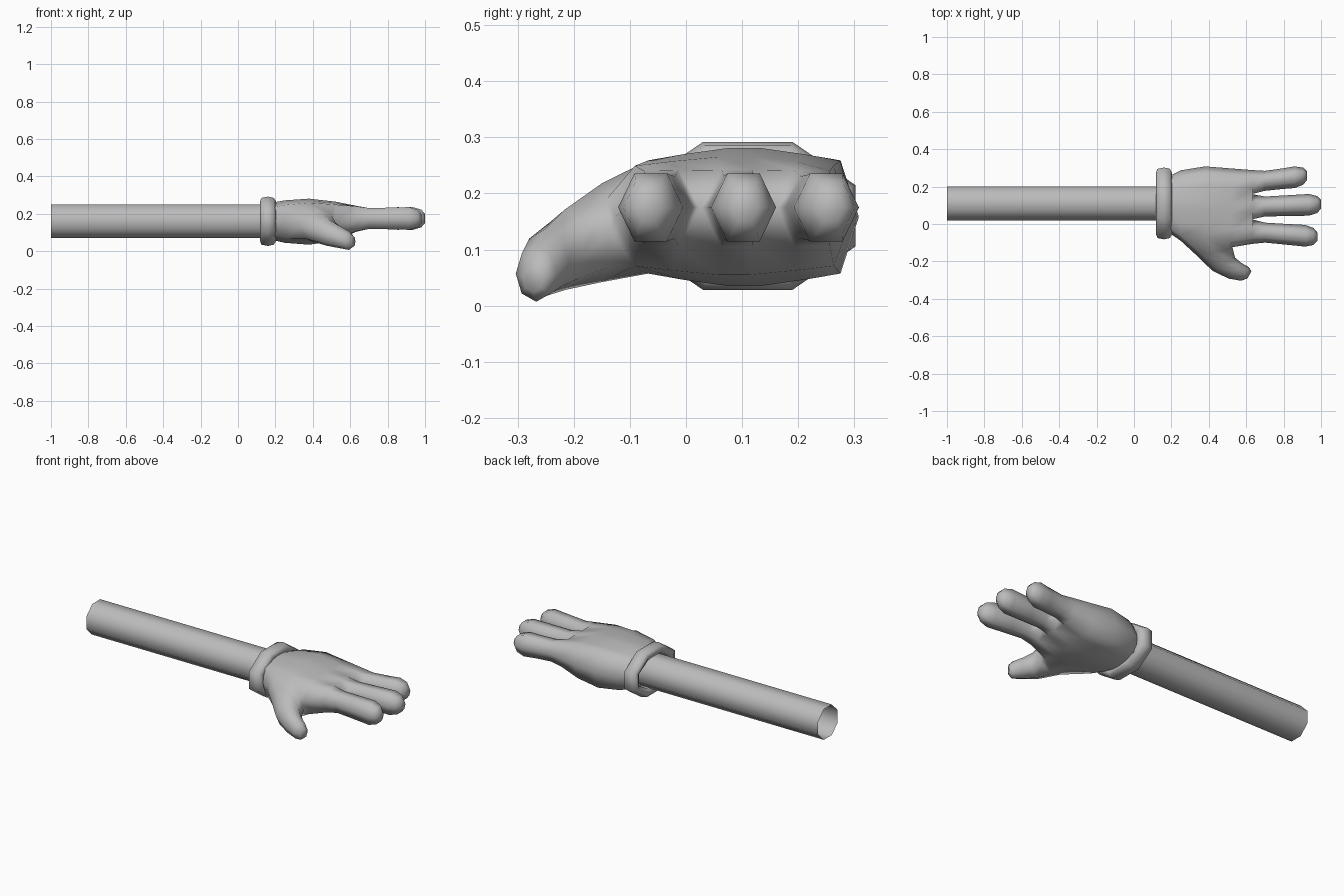
import bpy, bmesh, math
from mathutils import Vector

if "Cube" in bpy.data.objects:
    bpy.data.objects.remove(bpy.data.objects["Cube"])

grey = bpy.data.materials.new("light grey")
grey.diffuse_color = (0.5, 0.5, 0.5, 1)
grey.use_nodes = True
grey.node_tree.nodes["Principled BSDF"].inputs["Base Color"].default_value = grey.diffuse_color


def finish(bm, name):
    bmesh.ops.delete(bm, geom=[v for v in bm.verts if not v.link_faces], context='VERTS')
    bmesh.ops.recalc_face_normals(bm, faces=bm.faces)
    mesh = bpy.data.meshes.new(name)
    bm.to_mesh(mesh)
    bm.free()
    mesh.materials.append(grey)
    for p in mesh.polygons:
        p.use_smooth = True
    ob = bpy.data.objects.new(name, mesh)
    bpy.context.collection.objects.link(ob)
    return ob


def bridge(bm, a, b):
    n = len(a)
    for i in range(n):
        bm.faces.new((a[i], a[(i + 1) % n], b[(i + 1) % n], b[i]))


def tube(name, profile, closed=False):
    """Eight-sided rings along x; profile holds (x, half width, half height)."""
    bm = bmesh.new()
    k = 1 / math.cos(math.pi / 8)
    rings = []
    for x, ry, rz in profile:
        angles = [math.pi / 8 + i * math.pi / 4 for i in range(8)]
        rings.append([bm.verts.new((x, 0.11 + k * ry * math.cos(a), 0.16 + k * rz * math.sin(a)))
                      for a in angles])
    for a, b in zip(rings, rings[1:]):
        bridge(bm, a, b)
    if closed:
        bridge(bm, rings[-1], rings[0])
    return finish(bm, name)


# Arm: open tube
tube("arm", [(-1, 0.09, 0.09), (0.19, 0.09, 0.09)])

# Cuff: rounded hollow band
tube("cuff", [(0.118, 0.165, 0.105), (0.125, 0.185, 0.125), (0.16, 0.192, 0.132),
              (0.192, 0.185, 0.125), (0.202, 0.165, 0.108), (0.19, 0.13, 0.08),
              (0.13, 0.14, 0.085)], closed=True)

# Hand: palm rings with six top, six bottom and two side points
bm = bmesh.new()
spread = (0.08, 0.235, 0.43, 0.57, 0.76, 0.92)


def palm_ring(x, y0, y1, z0, z1, edge):
    mid = 0.5 * (z0 + z1)
    arch = (edge, 0.5 + edge / 2, 1, 1, 0.5 + edge / 2, edge)
    rows = [[bm.verts.new((x, y0 + f * (y1 - y0), mid + (z - mid) * h))
             for f, h in zip(spread, arch)] for z in (z1, z0)]
    left = bm.verts.new((x, y0, mid))
    right = bm.verts.new((x, y1, mid))
    return rows[0], rows[1], left, right


palm = [palm_ring(*p) for p in (
    (0.185, -0.045, 0.255, 0.06, 0.26, 0.72),
    (0.25, -0.09, 0.287, 0.045, 0.272, 0.78),
    (0.38, -0.10, 0.308, 0.035, 0.281, 0.82),
    (0.52, -0.125, 0.297, 0.055, 0.265, 0.85),
    (0.635, -0.106, 0.288, 0.105, 0.242, 0.97))]
for j, (a, b) in enumerate(zip(palm, palm[1:])):
    la = a[0] + [a[3]] + a[1][::-1] + [a[2]]
    lb = b[0] + [b[3]] + b[1][::-1] + [b[2]]
    for i in range(14):
        # The two side cells next to the left point stay open for the thumb
        if j in (1, 2) and i in (12, 13):
            continue
        n = (i + 1) % 14
        bm.faces.new((la[i], la[n], lb[n], lb[i]))

# Thumb: (centre), half width, half height, direction across the thumb
p1, p2, p3 = palm[1:4]
loop = [p1[0][0], p2[0][0], p3[0][0], p3[2], p3[1][0], p2[1][0], p1[1][0], p1[2]]
for c, w, h, d in (((0.43, -0.15, 0.13), 0.10, 0.088, (0.2, 0.03)),
                   ((0.48, -0.215, 0.10), 0.07, 0.072, (0.12, 0.07)),
                   ((0.54, -0.25, 0.077), 0.054, 0.06, (0.07, 0.085)),
                   ((0.593, -0.267, 0.057), 0.042, 0.05, (0.04, 0.07)),
                   ((0.617, -0.272, 0.052), 0.022, 0.028, (0.04, 0.07))):
    u = Vector((d[0], d[1], 0)).normalized()
    ring = []
    for i in range(8):
        t = math.radians(135 - 45 * i)
        ring.append(bm.verts.new(Vector(c) + u * w * math.cos(t) + Vector((0, 0, h * math.sin(t)))))
    bridge(bm, loop, ring)
    loop = ring
bm.faces.new(loop)

# Fingers: six-sided, growing from the palm end and sharing the web points
top, bottom, left, right = palm[-1]
webs = [left] + [bm.verts.new((0.63, y, 0.175)) for y in (0.025, 0.16)] + [right]
for i in (1, 2):
    bm.faces.new((top[2 * i - 1], top[2 * i], webs[i]))
    bm.faces.new((bottom[2 * i - 1], webs[i], bottom[2 * i]))
for i, (y0, y1, tip) in enumerate(((-0.043, -0.068, 0.98), (0.092, 0.105, 1.0), (0.226, 0.258, 0.925))):
    loop = [top[2 * i], top[2 * i + 1], webs[i + 1], bottom[2 * i + 1], bottom[2 * i], webs[i]]
    for x, s in ((0.70, 0.92), (0.80, 0.95), (tip - 0.065, 1.0), (tip - 0.02, 0.78), (tip, 0.4)):
        y = y0 + (y1 - y0) * (x - 0.66) / (tip - 0.66)
        ring = []
        for k in range(6):
            t = math.radians(120 - 60 * k)
            ring.append(bm.verts.new((x, y + 0.058 * s * math.cos(t), 0.175 + 0.07 * s * math.sin(t))))
        bridge(bm, loop, ring)
        loop = ring
    bm.faces.new(loop)
finish(bm, "hand")
